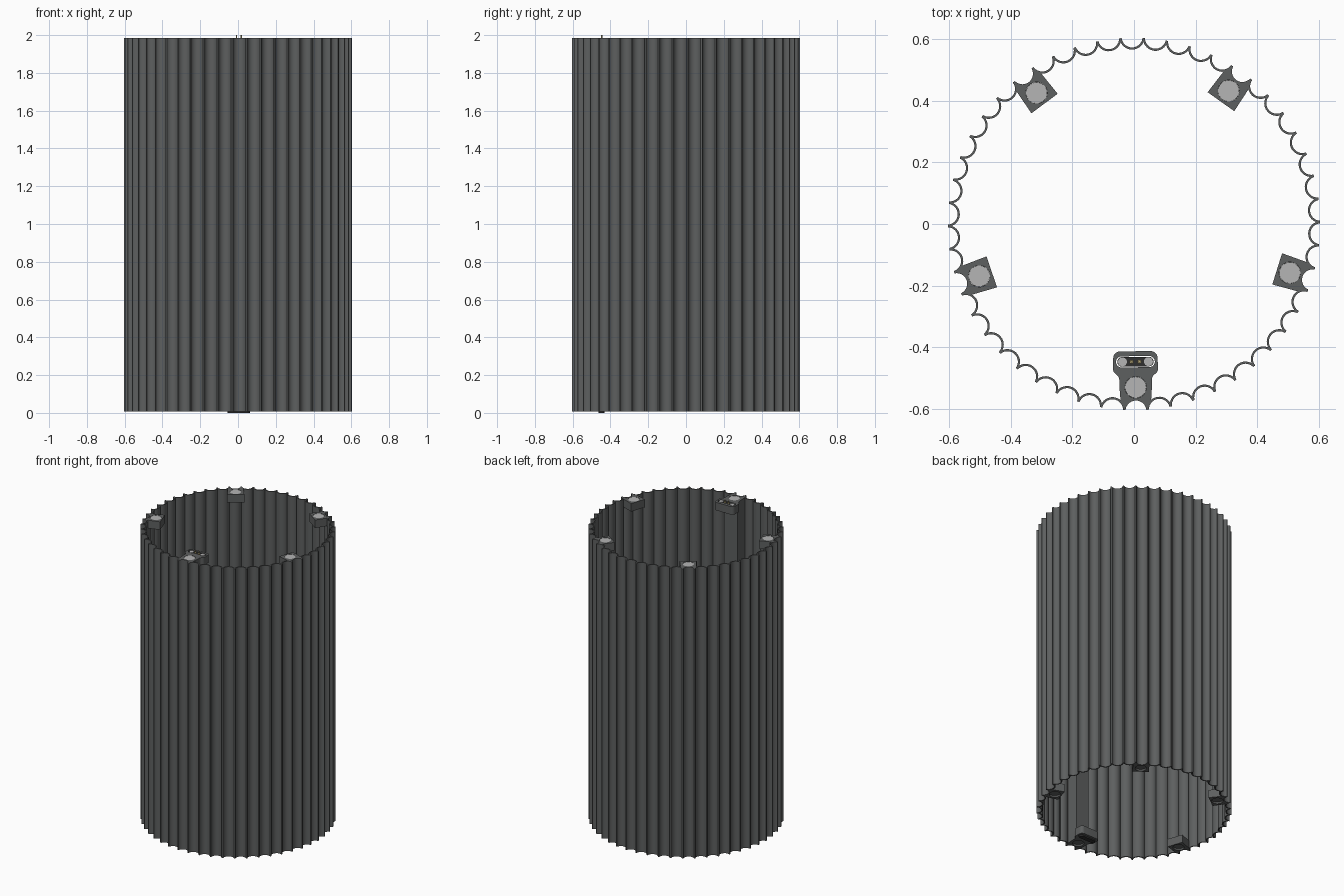
import bpy
from math import sin, cos, pi, radians

if "Cube" in bpy.data.objects:
    bpy.data.objects.remove(bpy.data.objects["Cube"])

N = 50                      # flutes around the tube
STEP = 2 * pi / N
CENTRE = 0.607              # radius on which the flute circles sit
TURN = radians(0.6)         # slight twist of the whole part
Z0, Z1 = 0.007, 1.985       # tube ends
PAD = 0.055                 # pad thickness


def material(name, rgb):
    m = bpy.data.materials.new(name)
    m.diffuse_color = (*rgb, 1)
    m.use_nodes = True
    m.node_tree.nodes["Principled BSDF"].inputs["Base Color"].default_value = m.diffuse_color
    return m


DARK = material("charcoal", (0.11, 0.115, 0.115))
BLACK = material("socket_black", (0.03, 0.03, 0.03))
STEEL = material("steel", (0.46, 0.46, 0.46))
BRASS = material("brass", (0.5, 0.42, 0.2))


def prism(name, loops, za, zb, mat, turn=0.0):
    """Extrude an outline (first loop) with optional holes from za to zb."""
    cu = bpy.data.curves.new(name, 'CURVE')
    cu.dimensions = '2D'
    cu.fill_mode = 'BOTH'
    cu.extrude = (zb - za) / 2
    for pts in loops:
        s = cu.splines.new('POLY')
        s.points.add(len(pts) - 1)
        for p, (x, y) in zip(s.points, pts):
            p.co = (x, y, 0, 1)
        s.use_cyclic_u = True
    ob = bpy.data.objects.new(name, cu)
    bpy.context.collection.objects.link(ob)
    ob.location.z = (za + zb) / 2
    ob.rotation_euler.z = TURN + turn
    bpy.ops.object.select_all(action='DESELECT')
    ob.select_set(True)
    bpy.context.view_layer.objects.active = ob
    bpy.ops.object.convert(target='MESH')
    ob = bpy.context.view_layer.objects.active
    ob.data.materials.clear()
    ob.data.materials.append(mat)
    bpy.ops.object.shade_smooth_by_angle()
    return ob


def flute(k, r, a, b, n):
    """Arc of flute k (k = 0 faces the front), from angle a to b in degrees."""
    out = []
    for i in range(n + 1):
        t = radians(a + (b - a) * i / n)
        x, y = r * sin(t), r * cos(t) - CENTRE
        c, s = cos(k * STEP), sin(k * STEP)
        out.append((x * c - y * s, x * s + y * c))
    return out


def circle(x, y, r, n=32):
    return [(x + r * cos(2 * pi * i / n), y + r * sin(2 * pi * i / n)) for i in range(n)]


def arc(x, y, r, a, b, n=8):
    return [(x + r * cos(radians(a + (b - a) * i / n)),
             y + r * sin(radians(a + (b - a) * i / n))) for i in range(n + 1)]


def stadium(y, half, r):
    return arc(half - r, y, r, -90, 90, 12) + arc(r - half, y, r, 90, 270, 12)


# fluted thin-walled tube
outer = [p for k in range(N) for p in flute(k, 0.034, -84, 84, 14)]
inner = [p for k in range(N) for p in flute(k, 0.041, -64, 64, 10)]
prism("fluted_tube", [outer, inner], Z0, Z1, DARK)

# scalloped outer edge shared by pads and cable channel
edge = flute(-1, 0.0375, 38, 80, 5) + flute(0, 0.0375, -80, 80, 14) + flute(1, 0.0375, -80, -38, 5)
pad = edge + [(0.053, -0.487), (-0.053, -0.487)]

# front pad widens into a rounded connector head
right = (arc(0.073, -0.505, 0.02, 180, 120, 6)
         + arc(0.053, -0.47, 0.02, -60, 0, 6)
         + arc(0.05, -0.435, 0.022, 0, 90))
head = edge + [(0.053, -0.525)] + right + [(-x, y) for x, y in reversed(right)] + [(-0.053, -0.525)]

hole = circle(0, -0.53, 0.035)
slot = stadium(-0.447, 0.063, 0.018)

# magnet pads at both ends
for i in range(5):
    a = i * 2 * pi / 5
    loops = [head, hole, slot] if i == 0 else [pad, hole]
    prism(f"top_pad_{i}", loops, Z1 - PAD, Z1 - 0.0005, DARK, a)
    prism(f"top_magnet_{i}", [circle(0, -0.53, 0.0345)], Z1 - PAD, Z1 - 0.002, STEEL, a)
    prism(f"bottom_pad_{i}", loops, Z0 + 0.0005, Z0 + PAD, DARK, a)
    prism(f"bottom_plug_{i}", [circle(0, -0.53, 0.0348)], Z0 + 0.012, Z0 + PAD, DARK, a)

# cable channel running up the inside of the front
prism("cable_channel", [edge + [(0.05, -0.49), (-0.05, -0.49)]], Z0 + PAD, Z1 - PAD, DARK)

# connector inserts
Y = -0.447
prism("top_connector_body", [stadium(Y, 0.059, 0.0155)], Z1 - PAD, Z1 - 0.004, BLACK)
prism("bottom_connector_body", [stadium(Y, 0.059, 0.0155)], 0.0, Z0 + PAD, BLACK)
for side, sx in (("left", -1), ("right", 1)):
    prism(f"connector_magnet_{side}", [circle(sx * 0.042, Y, 0.0145, 24)], Z1 - 0.02, Z1 - 0.001, STEEL)
    prism(f"spring_pin_collar_{side}", [circle(sx * 0.013, Y, 0.0065, 16)], Z1 - 0.02, Z1 + 0.001, BRASS)
    prism(f"spring_pin_{side}", [circle(sx * 0.013, Y, 0.0035, 16)], Z1 - 0.02, 2.0, BRASS)
